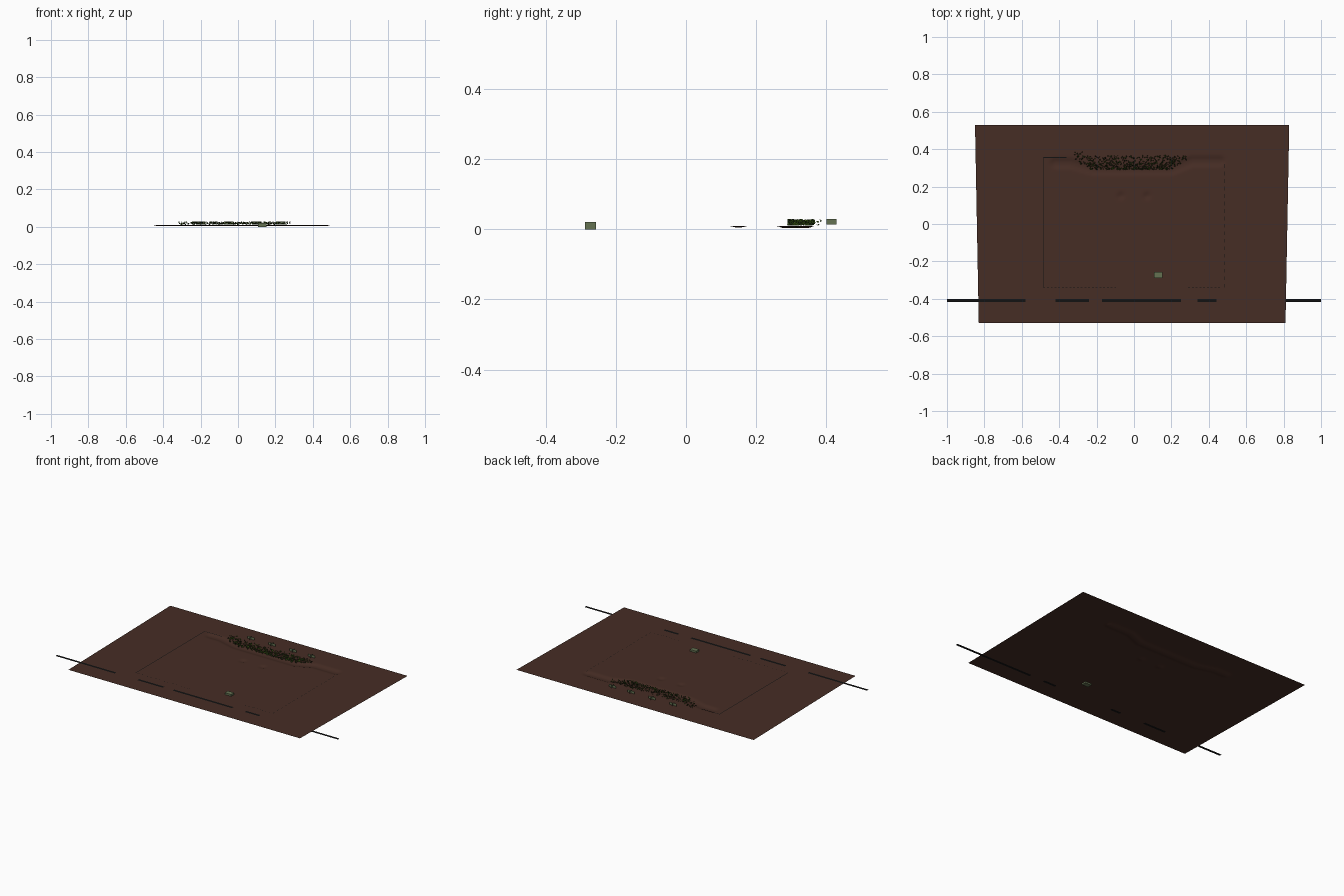
import bpy, bmesh, math, random
from mathutils import Vector

if "Cube" in bpy.data.objects:
    bpy.data.objects.remove(bpy.data.objects["Cube"])

random.seed(4)
G = 0.0095  # ground level


def mat(name, c):
    m = bpy.data.materials.new(name)
    m.diffuse_color = (*c, 1)
    m.use_nodes = True
    m.node_tree.nodes["Principled BSDF"].inputs["Base Color"].default_value = m.diffuse_color
    return m


SOIL = mat("brown soil", (0.062, 0.026, 0.018))
BLACK = mat("black line", (0.006, 0.006, 0.006))
GREEN = mat("grass green", (0.045, 0.105, 0.008))
DARK = mat("dark grass", (0.018, 0.035, 0.008))
SAGE = mat("grey green", (0.13, 0.17, 0.085))


def finish(bm, name, *mats):
    me = bpy.data.meshes.new(name)
    bm.to_mesh(me)
    bm.free()
    ob = bpy.data.objects.new(name, me)
    bpy.context.collection.objects.link(ob)
    for m in mats:
        me.materials.append(m)
    return ob


def quad(bm, pts, mi=0):
    f = bm.faces.new([bm.verts.new(p) for p in pts])
    f.material_index = mi


def plate(bm, x0, x1, y0, y1, z):
    quad(bm, [(x0, y0, z), (x1, y0, z), (x1, y1, z), (x0, y1, z)])


# ground sheet, with a bent ditch and two small hollows pressed in
PATH = [Vector(p) for p in ((-0.42, 0.325), (-0.34, 0.325), (-0.22, 0.29),
                            (0.2, 0.29), (0.31, 0.335), (0.46, 0.335))]


def path_dist(p):
    best = 9
    for a, b in zip(PATH, PATH[1:]):
        t = max(0, min(1, (p - a).dot(b - a) / (b - a).length_squared))
        best = min(best, (p - a - (b - a) * t).length)
    return best


def smooth(t):
    t = max(0, min(1, t))
    return t * t * (3 - 2 * t)


bm = bmesh.new()
bmesh.ops.create_grid(bm, x_segments=150, y_segments=96, size=1)
for v in bm.verts:
    y = v.co.y * 0.53
    half = 0.83 + 0.01 * v.co.y
    x = v.co.x * half - 0.01
    p = Vector((x, y))
    dip = 0.0065 * smooth((0.034 - path_dist(p)) / 0.024)
    for cx in (-0.07, 0.07):
        dip = max(dip, 0.005 * smooth((0.026 - (p - Vector((cx, 0.15))).length) / 0.02))
    v.co = (x, y, G - dip)
ground = finish(bm, "ground", SOIL)
for f in ground.data.polygons:
    f.use_smooth = True

# long black line, weaving just over and under the soil
bm = bmesh.new()
cuts = [-1, -0.58, -0.42, -0.24, -0.17, 0.25, 0.34, 0.44, 0.81, 1]
for i, (a, b) in enumerate(zip(cuts, cuts[1:])):
    plate(bm, a, b, -0.418, -0.401, G + (0.0005 if i % 2 == 0 else -0.0005))
finish(bm, "front_line", BLACK)

# thin rectangular boundary, partly dashed
bm = bmesh.new()
W = 0.0025
Z = G + 0.0005
plate(bm, -0.487, -0.483, -0.34, 0.355, Z)
plate(bm, -0.485, -0.36, 0.353, 0.357, Z)


def dashes(a, b, fixed, along_x, step=0.02):
    for i in range(int((b - a) / step)):
        s = a + i * step
        if along_x:
            plate(bm, s, s + step * 0.5, fixed - W / 2, fixed + W / 2, Z)
        else:
            plate(bm, fixed - W / 2, fixed + W / 2, s, s + step * 0.5, Z)


dashes(-0.485, -0.08, -0.34, True)
dashes(0.29, 0.48, -0.34, True)
dashes(-0.34, 0.355, 0.485, False, 0.04)
finish(bm, "boundary_line", BLACK)

# grass along the ditch: scattered small tilted blades
bm = bmesh.new()
n = 0
while n < 620:
    x = random.uniform(-0.32, 0.28)
    y = 0.293 + 0.1 * random.random() ** 1.9
    edge = 0.293 + max(0, -0.23 - x) * 0.55 + max(0, x - 0.2) * 0.6
    if y < edge or (y > 0.365 and x > -0.27):
        continue
    n += 1
    a = random.uniform(0, math.pi)
    z = random.uniform(0.013, 0.026)
    u = Vector((math.cos(a), math.sin(a), 0)) * random.uniform(0.002, 0.0045)
    w = Vector((-math.sin(a) * 0.6, math.cos(a) * 0.6, 0.8)) * random.uniform(0.002, 0.004)
    c = Vector((x, y, z))
    quad(bm, [c - u - w, c + u - w, c + u + w, c - u + w], 0 if random.random() < 0.6 else 1)
finish(bm, "grass", GREEN, DARK)

# upright crossed leaf cards behind the grass
bm = bmesh.new()
for x, y in ((-0.2, 0.415), (-0.05, 0.415), (0.1, 0.415), (0.23, 0.415)):
    for dx, dy in ((0.025, 0), (0, 0.014)):
        quad(bm, [(x - dx, y - dy, 0.013), (x + dx, y + dy, 0.013),
                  (x + dx, y + dy, 0.029), (x - dx, y - dy, 0.029)])
finish(bm, "leaf_cards", SAGE)

# small shrub block near the front
bm = bmesh.new()
bmesh.ops.create_cube(bm, size=1)
for v in bm.verts:
    v.co = (0.13 + v.co.x * 0.045, -0.272 + v.co.y * 0.031, 0.0105 + v.co.z * 0.021)
finish(bm, "shrub_block", SAGE)
